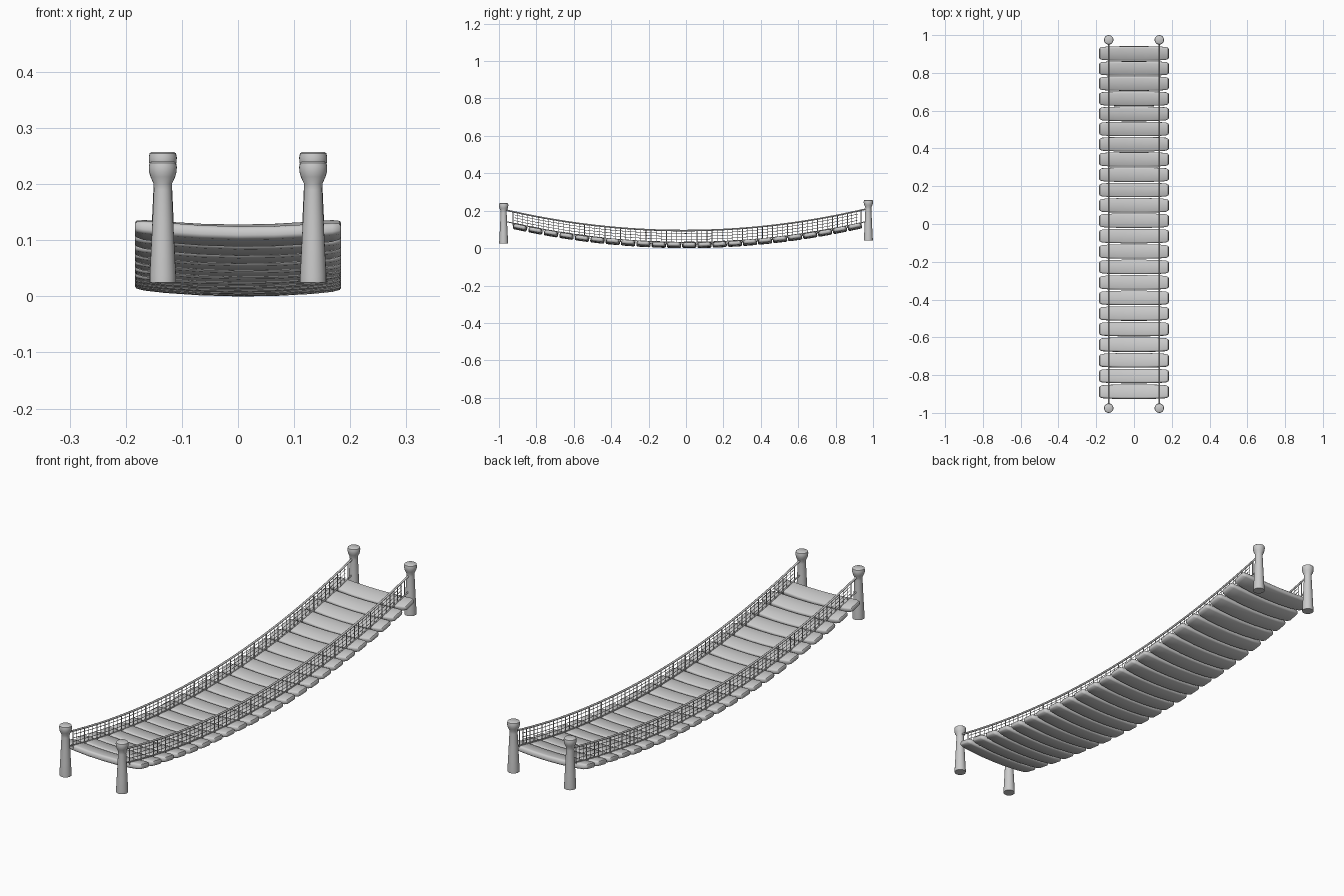
import bpy, bmesh, math, random

if "Cube" in bpy.data.objects:
    bpy.data.objects.remove(bpy.data.objects["Cube"])

random.seed(4)
N = 23                 # number of planks
RAIL_X = 0.134


def deck_z(y):         # sagging deck line at the rails
    return 0.018 + 0.12 * y * y


def rail_z(y):         # sagging hand rope
    return 0.094 + 0.121 * y * y + 0.003 * y


def mesh_object(name, rings, angle=40):
    """Skin a list of closed rings and cap both ends."""
    bm = bmesh.new()
    vs = [[bm.verts.new(p) for p in r] for r in rings]
    n = len(vs[0])
    for a, b in zip(vs, vs[1:]):
        for i in range(n):
            bm.faces.new((a[i], a[(i + 1) % n], b[(i + 1) % n], b[i]))
    bm.faces.new(vs[0])
    bm.faces.new(vs[-1])
    bmesh.ops.recalc_face_normals(bm, faces=bm.faces)
    me = bpy.data.meshes.new(name)
    bm.to_mesh(me)
    bm.free()
    ob = bpy.data.objects.new(name, me)
    bpy.context.collection.objects.link(ob)
    bpy.ops.object.select_all(action='DESELECT')
    ob.select_set(True)
    bpy.context.view_layer.objects.active = ob
    bpy.ops.object.shade_smooth_by_angle(angle=math.radians(angle))
    return ob


def ropes(name, paths, radius, res=1):
    cu = bpy.data.curves.new(name, 'CURVE')
    cu.dimensions = '3D'
    cu.bevel_depth = radius
    cu.bevel_resolution = res
    cu.use_fill_caps = True
    for pts in paths:
        sp = cu.splines.new('POLY')
        sp.points.add(len(pts) - 1)
        for q, p in zip(sp.points, pts):
            q.co = (*p, 1)
    ob = bpy.data.objects.new(name, cu)
    bpy.context.collection.objects.link(ob)
    return ob


# Turned posts with a knob on top
PROFILE = [(0.0235, 0.0), (0.0235, 0.012), (0.021, 0.06), (0.0185, 0.11),
           (0.016, 0.165), (0.0165, 0.176), (0.022, 0.188), (0.0245, 0.197),
           (0.025, 0.206), (0.0235, 0.213), (0.02, 0.2155)]
for side, sx in (("left", -1), ("right", 1)):
    for end, y, z0 in (("front", -0.975, 0.025), ("back", 0.975, 0.042)):
        rings = [[(sx * RAIL_X + r * math.cos(a), y + r * math.sin(a), z0 + z)
                  for a in (math.tau * i / 24 for i in range(24))]
                 for r, z in PROFILE]
        mesh_object(f"{end}_{side}_post", rings)

# Planks: rounded boards, tapered at the ends and sagging in the middle
STATIONS = [(0.184, 0.024, 0.006), (0.181, 0.029, 0.0095), (0.168, 0.034, 0.0115),
            (0.13, 0.0365, 0.012), (0.065, 0.038, 0.012), (0.0, 0.038, 0.012)]
STATIONS = [(-x, w, t) for x, w, t in STATIONS] + STATIONS[-2::-1]
SECTION = [(1, -.45), (1, .45), (.93, .8), (.8, 1), (-.8, 1), (-.93, .8),
           (-1, .45), (-1, -.45), (-.93, -.8), (-.8, -1), (.8, -1), (.93, -.8)]
plank_ys = []
for i in range(N):
    t = i / (N - 1)
    y0 = -0.888 + 1.791 * t + 0.04 * t * (1 - t)
    plank_ys.append(y0)
    slope = math.atan(0.24 * y0)
    c, s = math.cos(slope), math.sin(slope)
    tilt = random.uniform(-0.015, 0.005)
    rings = []
    for x, w, th in STATIONS:
        zc = deck_z(y0) - 0.006 + 0.011 * (x / 0.184) ** 2 + tilt * x
        rings.append([(x, y0 + u * w * c - v * th * s, zc + u * w * s + v * th * c)
                      for u, v in SECTION])
    mesh_object(f"plank_{i + 1:02d}", rings)

# Hand ropes, lower ropes, hangers and netting on each side
Y = 0.958
ys = [-Y + 2 * Y * i / 48 for i in range(49)]
hang = [(a + b) / 2 for a, b in zip(plank_ys, plank_ys[1:])]
hang = [-0.925] + hang + [0.935]
thin = [a + (b - a) * k / 3 for a, b in zip(hang, hang[1:]) for k in (1, 2)]
for side, x in (("left", -RAIL_X), ("right", RAIL_X)):
    ropes(f"{side}_hand_rope", [[(x, y, rail_z(y)) for y in ys]], 0.0042, 2)
    ropes(f"{side}_deck_rope",
          [[(x, y, deck_z(y) + 0.013) for y in ys]], 0.003)
    ropes(f"{side}_hanger_ropes",
          [[(x, y, deck_z(y)), (x, y, rail_z(y))] for y in hang], 0.0024)
    net = [[(x, y, deck_z(y) + 0.01), (x, y, rail_z(y))] for y in thin]
    for k in (0.25, 0.5, 0.75):
        net.append([(x, y, (deck_z(y) + 0.013) * (1 - k) + rail_z(y) * k)
                    for y in ys if hang[0] - 0.01 < y < hang[-1] + 0.01])
    ropes(f"{side}_netting", net, 0.0014, 0)
